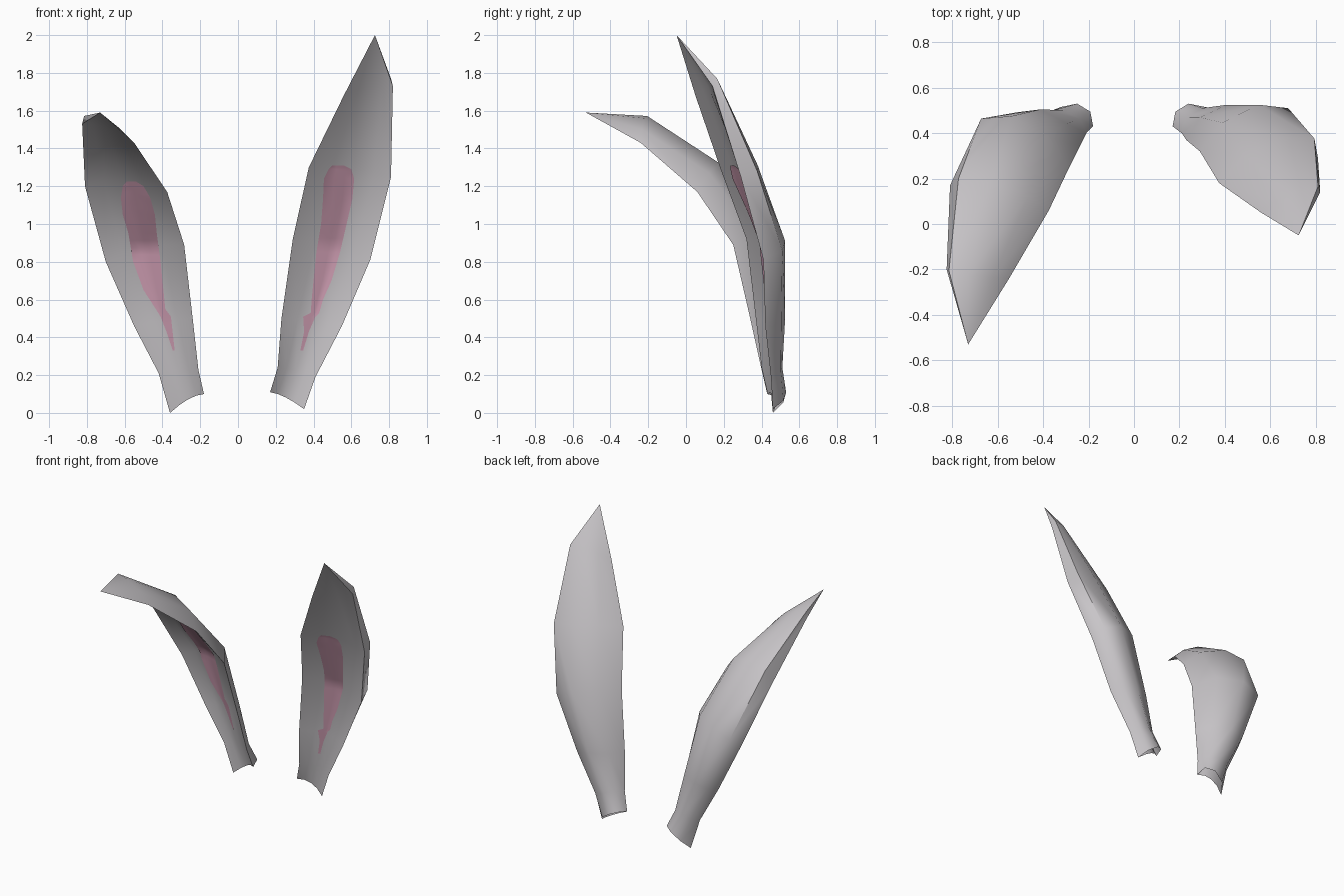
import bpy
import bmesh
import math
from mathutils import Vector
from mathutils.bvhtree import BVHTree

cube = bpy.data.objects.get("Cube")
if cube:
    bpy.data.objects.remove(cube, do_unlink=True)


def make_material(name, colour):
    material = bpy.data.materials.new(name)
    material.use_nodes = True
    material.diffuse_color = colour
    material.node_tree.nodes["Principled BSDF"].inputs["Base Color"].default_value = colour
    return material


fur_grey = make_material("fur grey", (.58, .56, .58, 1))
inner_pink = make_material("inner ear pink", (.64, .35, .46, 1))

SEGMENTS = 4      # faces across the back and across the hollow
HOLLOW = .38      # how far the hollow sinks towards the back


def finish(bm, name, material, angle):
    mesh = bpy.data.meshes.new(name)
    bm.to_mesh(mesh)
    bm.free()
    mesh.materials.append(material)
    obj = bpy.data.objects.new(name, mesh)
    bpy.context.collection.objects.link(obj)
    bpy.ops.object.select_all(action="DESELECT")
    obj.select_set(True)
    bpy.context.view_layer.objects.active = obj
    bpy.ops.object.shade_smooth_by_angle(angle=math.radians(angle))
    return obj


def cross_section(inner, outer, ridge):
    """Crescent ring: rounded back through the ridge, hollow front."""
    inner, outer, ridge = Vector(inner), Vector(outer), Vector(ridge)
    middle = (inner + outer) / 2
    depth = ridge - middle
    ring = []
    for i in range(SEGMENTS + 1):
        a = math.pi * i / SEGMENTS
        ring.append(middle + (inner - middle) * math.cos(a) + depth * math.sin(a))
    for i in range(1, SEGMENTS):
        t = i / SEGMENTS
        ring.append(outer.lerp(inner, t) + depth * HOLLOW * 4 * t * (1 - t))
    return ring


def make_ear(name, sections, tip):
    """Loft the sections from the open base up to a pointed tip."""
    bm = bmesh.new()
    rings = [[bm.verts.new(p) for p in cross_section(*s)] for s in sections]
    count = len(rings[0])
    for low, high in zip(rings, rings[1:]):
        for i in range(count):
            j = (i + 1) % count
            bm.faces.new((low[i], low[j], high[j], high[i]))
    point = bm.verts.new(tip)
    for i in range(count):
        bm.faces.new((rings[-1][i], rings[-1][(i + 1) % count], point))
    bmesh.ops.recalc_face_normals(bm, faces=bm.faces)
    tree = BVHTree.FromBMesh(bm)
    finish(bm, name, fur_grey, 60)
    return tree


def make_patch(name, tree, outline, steps=4, columns=6):
    """Thin coloured patch laid on the hollow; outline rows are (z, x, x)."""
    rows = []
    for a, b in zip(outline, outline[1:]):
        rows += [Vector(a).lerp(Vector(b), k / steps) for k in range(steps)]
    rows.append(Vector(outline[-1]))
    bm = bmesh.new()
    grid = []
    for z, x_low, x_high in rows:
        line = []
        for c in range(columns + 1):
            x = x_low + (x_high - x_low) * c / columns
            hit = tree.ray_cast(Vector((x, -2, z)), Vector((0, 1, 0)))[0]
            line.append(bm.verts.new(hit - Vector((0, .005, 0))))
        grid.append(line)
    for top, low in zip(grid, grid[1:]):
        for c in range(columns):
            bm.faces.new((top[c], low[c], low[c + 1], top[c + 1]))
    finish(bm, name, inner_pink, 60)


# Upright ear: inner edge, outer edge and back ridge of each section
left_sections = [
    ((.17, .43, .11), (.35, .46, .02), (.24, .53, .11)),
    ((.21, .40, .24), (.41, .45, .19), (.30, .51, .24)),
    ((.23, .37, .50), (.55, .42, .46), (.41, .525, .50)),
    ((.29, .32, .92), (.70, .41, .81), (.55, .525, .91)),
    ((.375, .18, 1.30), (.81, .29, 1.25), (.66, .38, 1.31)),
    ((.56, .05, 1.68), (.82, .14, 1.73), (.73, .15, 1.77)),
]
left_tree = make_ear("left_ear", left_sections, (.725, -.05, 2))

# Ear bent forward
right_sections = [
    ((-.18, .43, .10), (-.36, .46, .0), (-.25, .53, .11)),
    ((-.21, .40, .23), (-.42, .44, .21), (-.31, .50, .24)),
    ((-.24, .34, .50), (-.55, .41, .46), (-.41, .505, .50)),
    ((-.285, .25, .89), (-.70, .36, .80), (-.54, .475, .92)),
    ((-.375, .06, 1.17), (-.81, .17, 1.20), (-.63, .18, 1.32)),
    ((-.55, -.24, 1.43), (-.825, -.20, 1.53), (-.73, -.22, 1.56)),
]
right_tree = make_ear("right_ear", right_sections, (-.73, -.53, 1.59))

# Pink patches tapering down the hollows
make_patch("left_inner_ear", left_tree, [
    (1.31, .50, .56), (1.29, .48, .60), (1.24, .455, .615), (1.13, .45, .605),
    (1.0, .44, .575), (.85, .415, .54), (.7, .40, .495), (.6, .39, .45),
    (.53, .385, .43), (.51, .345, .41), (.43, .35, .375), (.33, .33, .345),
])
make_patch("right_inner_ear", right_tree, [
    (1.225, -.59, -.54), (1.2, -.61, -.50), (1.14, -.62, -.465), (1.05, -.61, -.44),
    (.95, -.58, -.43), (.8, -.555, -.41), (.65, -.50, -.395), (.55, -.435, -.385),
    (.51, -.41, -.355), (.42, -.375, -.345), (.33, -.345, -.335),
])
